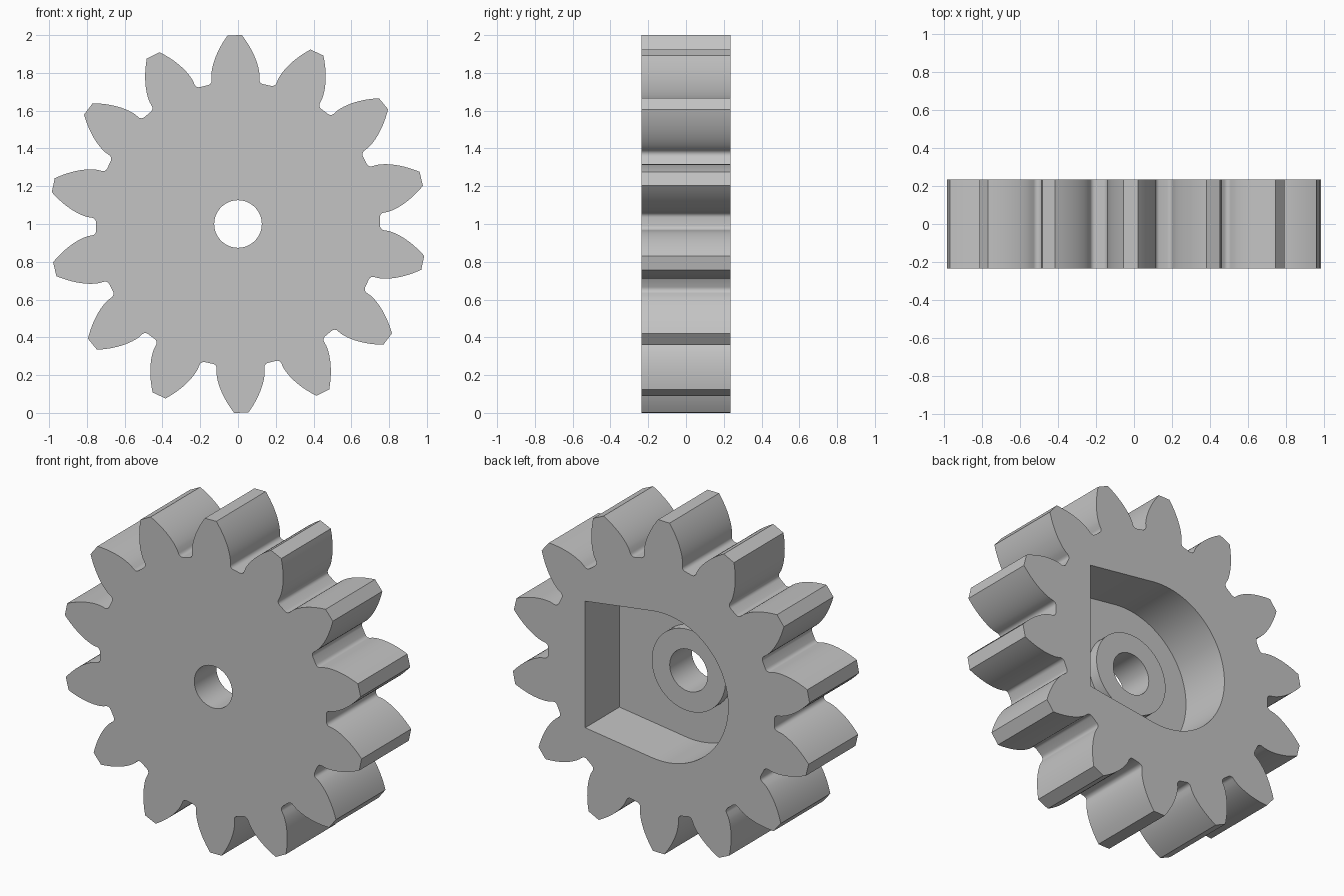
import bpy, bmesh
from math import pi, sin, cos, tan, acos, atan2, hypot, radians

cube = bpy.data.objects.get("Cube")
if cube:
    bpy.data.objects.remove(cube, do_unlink=True)

TEETH = 14
TIP_R, BASE_R, ROOT_R = 1.0, 0.78, 0.752
HALF_BASE = 0.164        # half the tooth angle at the base circle
FILLET = 0.024
HALF_WIDTH = 0.235
CENTRE_Z = 1.0

grey = bpy.data.materials.new("plain grey")
grey.use_nodes = True
grey.diffuse_color = (0.55, 0.55, 0.55, 1)
grey.node_tree.nodes["Principled BSDF"].inputs["Base Color"].default_value = (0.55, 0.55, 0.55, 1)


def prism(name, outline, y0, y1):
    """Extrude an x-z outline from y0 to y1."""
    bm = bmesh.new()
    face = bm.faces.new([bm.verts.new((x, y0, z + CENTRE_Z)) for x, z in outline])
    new = bmesh.ops.extrude_face_region(bm, geom=[face])["geom"]
    bmesh.ops.translate(bm, vec=(0, y1 - y0, 0),
                        verts=[v for v in new if isinstance(v, bmesh.types.BMVert)])
    bmesh.ops.recalc_face_normals(bm, faces=bm.faces[:])
    mesh = bpy.data.meshes.new(name)
    bm.to_mesh(mesh)
    bm.free()
    mesh.materials.append(grey)
    obj = bpy.data.objects.new(name, mesh)
    bpy.context.collection.objects.link(obj)
    return obj


def arc(radius, start, end, steps):
    return [(radius * cos(start + (end - start) * i / steps),
             radius * sin(start + (end - start) * i / steps)) for i in range(steps + 1)]


def half_tooth():
    """(radius, angle from tooth axis) from the root up to the tip."""
    pts = []
    # rounded corner between root and flank
    mid_r = ROOT_R + FILLET
    for i in range(6):
        t = pi / 2 * i / 5
        pts.append((mid_r - FILLET * cos(t), HALF_BASE + FILLET * (1 - sin(t)) / ROOT_R))
    # involute flank
    for i in range(1, 13):
        r = BASE_R + (TIP_R - BASE_R) * i / 12
        a = acos(BASE_R / r)
        pts.append((r, HALF_BASE - (tan(a) - a)))
    return pts


# Toothed body
flank = half_tooth()
outline = []
for n in range(TEETH):
    axis = radians(91) + n * 2 * pi / TEETH
    polar = [(r, axis - a) for r, a in flank] + [(r, axis + a) for r, a in reversed(flank)]
    outline += [(r * cos(a), r * sin(a)) for r, a in polar]
gear = prism("gear", outline, -HALF_WIDTH, HALF_WIDTH)

# Teardrop pocket in the back: round end with tangent sides to a flat wall
POCKET_R, WALL_X, WALL_Z, FLOOR_Y = 0.445, 0.505, 0.38, -0.09
touch = atan2(WALL_Z, WALL_X) + acos(POCKET_R / hypot(WALL_X, WALL_Z))
pocket = prism("pocket_cutter",
               arc(POCKET_R, touch, 2 * pi - touch, 48) + [(WALL_X, -WALL_Z), (WALL_X, WALL_Z)],
               FLOOR_Y, HALF_WIDTH + 0.1)

# Raised boss on the pocket floor, and the bore through everything
boss = prism("boss", arc(0.245, 0, 2 * pi, 64)[:-1], FLOOR_Y - 0.05, -0.025)
bore = prism("bore_cutter", arc(0.126, 0, 2 * pi, 48)[:-1], -0.5, 0.5)

for tool, operation in ((pocket, 'DIFFERENCE'), (boss, 'UNION'), (bore, 'DIFFERENCE')):
    tool.hide_render = True
    mod = gear.modifiers.new(tool.name, 'BOOLEAN')
    mod.operation = operation
    mod.solver = 'EXACT'
    mod.object = tool

# Bake the cuts and drop the helpers
bpy.context.view_layer.update()
result = bpy.data.meshes.new_from_object(gear.evaluated_get(bpy.context.evaluated_depsgraph_get()))
gear.modifiers.clear()
gear.data = result
for tool in (pocket, boss, bore):
    bpy.data.objects.remove(tool, do_unlink=True)

bpy.ops.object.select_all(action='DESELECT')
gear.select_set(True)
bpy.context.view_layer.objects.active = gear
bpy.ops.object.shade_smooth_by_angle(angle=radians(30))
